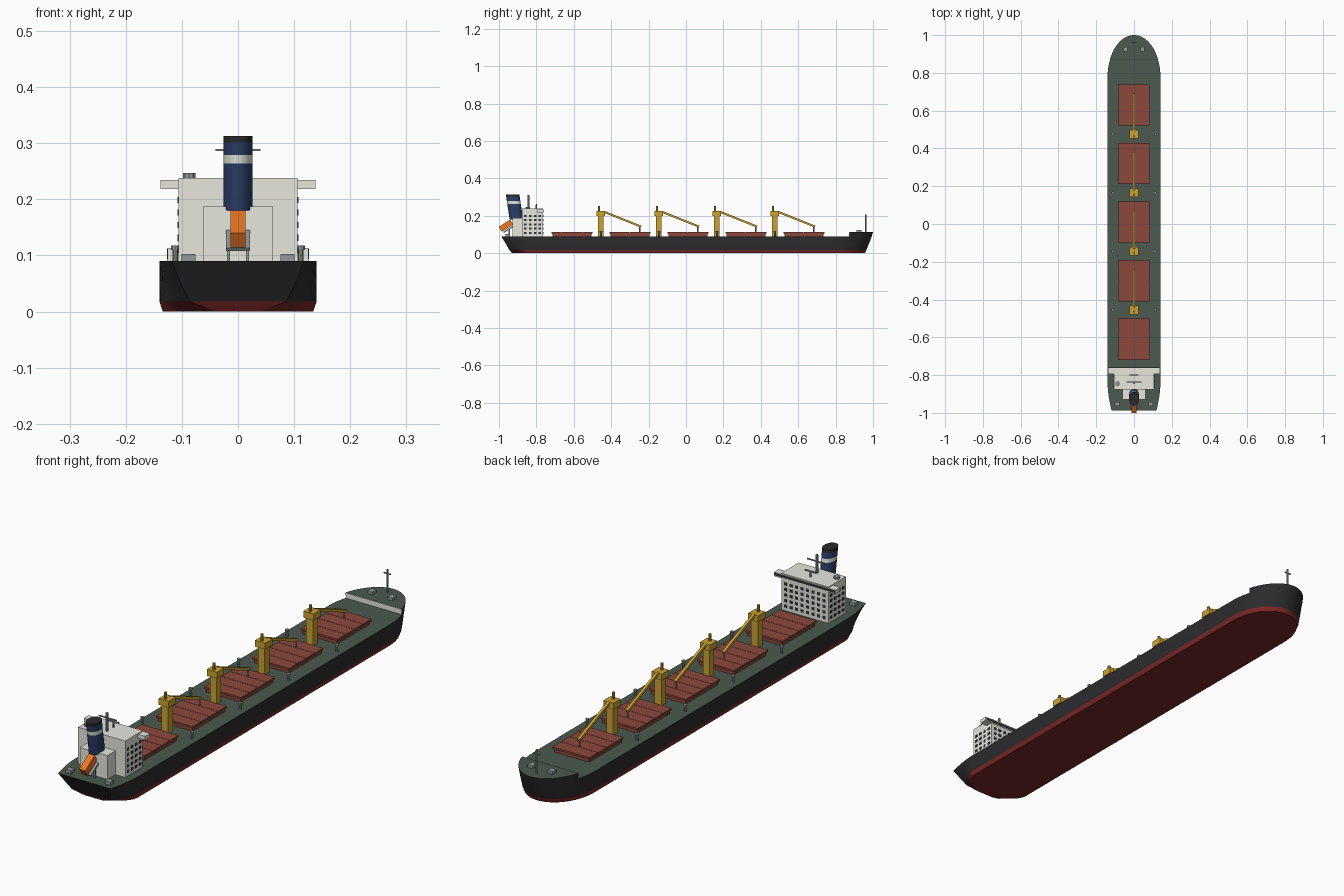
import bpy, bmesh, math
from mathutils import Matrix, Vector

if "Cube" in bpy.data.objects:
    bpy.data.objects.remove(bpy.data.objects["Cube"])

COLORS = {
    "black": (.025, .025, .028), "red": (.2, .02, .02), "deck": (.07, .1, .08),
    "rust": (.26, .065, .045), "yellow": (.6, .36, .03), "white": (.8, .8, .74),
    "blue": (.025, .05, .14), "orange": (.85, .18, .015), "grey": (.3, .32, .32),
    "glass": (.03, .035, .04)}
MATS = {}
for n, c in COLORS.items():
    MATS[n] = bpy.data.materials.new(n)
    MATS[n].diffuse_color = (*c, 1)


def finish(name, bm, mats, smooth=False):
    bmesh.ops.recalc_face_normals(bm, faces=bm.faces)
    me = bpy.data.meshes.new(name)
    bm.to_mesh(me)
    bm.free()
    for m in mats:
        me.materials.append(MATS[m])
    ob = bpy.data.objects.new(name, me)
    bpy.context.collection.objects.link(ob)
    if smooth:
        bpy.ops.object.select_all(action='DESELECT')
        ob.select_set(True)
        bpy.context.view_layer.objects.active = ob
        bpy.ops.object.shade_smooth_by_angle(angle=math.radians(25))
    return ob


def boxes(name, mat, items, tilt=0):
    """items: (centre, size) pairs in one object; tilt turns each about x."""
    bm = bmesh.new()
    for c, s in items:
        m = Matrix.Translation(c) @ Matrix.Rotation(tilt, 4, 'X') @ Matrix.Diagonal((*s, 1))
        bmesh.ops.create_cube(bm, size=1, matrix=m)
    return finish(name, bm, [mat])


def posts(name, mat, items, seg=10):
    """items: (x, y, z0, z1, radius) upright cylinders."""
    bm = bmesh.new()
    for x, y, z0, z1, r in items:
        bmesh.ops.create_cone(bm, cap_ends=True, segments=seg, radius1=r, radius2=r, depth=z1 - z0,
                              matrix=Matrix.Translation((x, y, (z0 + z1) / 2)))
    return finish(name, bm, [mat], True)


def loft(name, rings, mats, bands, bottom, top, smooth=True):
    """Skin closed rings; bands give the material index of each band."""
    bm = bmesh.new()
    vs = [[bm.verts.new(p) for p in r] for r in rings]
    n = len(rings[0])
    for a, b, mi in zip(vs, vs[1:], bands):
        for i in range(n):
            j = (i + 1) % n
            bm.faces.new((a[i], a[j], b[j], b[i])).material_index = mi
    bm.faces.new(vs[0]).material_index = bottom
    bm.faces.new(vs[-1]).material_index = top
    return finish(name, bm, mats, smooth)


# Hull: waterline outlines from keel to deck
BOW = .78


def bow_half(z, w, tip, end=math.pi / 2):
    return [(w * math.sin(end * k / 14), BOW + (tip - BOW) * math.cos(end * k / 14), z)
            for k in range(15)]


def mirrored(half):
    return half + [(-x, y, z) for x, y, z in reversed(half[1:])]


def waterline(z, w, tip, hs, ys):
    half = bow_half(z, w, tip)
    for k in range(7):
        s = k / 6
        half.append((w - (w - hs) * s ** 1.8, -.84 + (ys + .84) * s, z))
    return mirrored(half)


levels = [(0, .134, .957, .04, -.93), (.018, .14, .965, .086, -.945),
          (.05, .14, .978, .102, -.963), (.09, .14, .993, .118, -.988)]
loft("hull", [waterline(*l) for l in levels], ["black", "red", "deck"], [1, 0, 0], 1, 2)

# Raised forecastle with pale aft bulkhead
rings = []
for z, tip in ((.09, .993), (.112, 1.0)):
    rings.append(mirrored(bow_half(z, .14, tip, math.acos((.873 - BOW) / (tip - BOW)))))
loft("forecastle", rings, ["black", "deck"], [0], 1, 1)
boxes("forecastle_bulkhead", "white", [((0, .873, .101), (.25, .003, .021))])

# Foredeck and stern fittings
boxes("bow_winches", "grey", [((s * .045, .925, .117), (.022, .026, .012)) for s in (-1, 1)])
boxes("stern_winches", "grey", [((s * .088, -.953, .096), (.025, .022, .013)) for s in (-1, 1)])
posts("foremast", "grey", [(0, .96, .11, .207, .004)])
boxes("foremast_crossbar", "grey", [((0, .96, .19), (.03, .004, .004))])

# Cargo hatches: coaming plus four cover panels each
for i in range(5):
    y = .63 - .31 * i
    boxes(f"hatch_coaming_{i + 1}", "rust", [((0, y, .097), (.156, .208, .016))])
    boxes(f"hatch_cover_{i + 1}", "rust",
          [((0, y + (k - 1.5) * .055, .108), (.166, .0535, .008)) for k in range(4)]
          + [((0, y, .107), (.16, .214, .008))])

# Deck cranes and ventilators between hatches
for i in range(4):
    y = .475 - .31 * i
    boxes(f"crane_{i + 1}", "yellow", [((0, y, .145), (.03, .03, .112)),
                                       ((0, y, .212), (.045, .046, .026))])
    posts(f"crane_cap_{i + 1}", "yellow", [(0, y - .01, .22, .252, .006)])
    a, b = Vector((0, y + .015, .222)), Vector((0, y + .215, .142))
    d = b - a
    boxes(f"crane_jib_{i + 1}", "yellow", [((a + b) / 2, (.011, d.length, .011))],
          math.atan2(d.z, d.y))
    posts(f"jib_rest_{i + 1}", "grey", [(0, y + .208, .11, .142, .003)])
    posts(f"vents_{i + 1}", "grey",
          [(s * .112, y, .088, .112, .005) for s in (-1, 1)]
          + [(s * .112, y, .11, .118, .0075) for s in (-1, 1)])

# Accommodation block, bridge with wings, engine casing
boxes("accommodation", "white", [((0, -.82, .151), (.212, .112, .124))])
boxes("bridge", "white", [((0, -.82, .2255), (.212, .112, .025))])
boxes("bridge_wings", "white", [((0, -.778, .2265), (.276, .032, .016))])
boxes("bridge_windows", "glass", [((0, -.762, .2275), (.268, .003, .009))])
boxes("engine_casing", "white", [((0, -.9, .138), (.124, .056, .098))])

# Cabin windows on the forward face and both sides
wins = []
for r in range(5):
    z = .109 + .0225 * r
    wins += [((-.087 + .0249 * c, -.764, z), (.013, .003, .011)) for c in range(8)]
    wins += [((s * .106, -.859 + .026 * c, z), (.003, .013, .011))
             for c in range(4) for s in (-1, 1)]
boxes("cabin_windows", "glass", wins)

# Roof masts, radar bars and dome
posts("radar_mast", "grey", [(0, -.842, .235, .312, .005), (0, -.8, .235, .258, .004)])
boxes("radar_bars", "grey", [((0, -.836, .288), (.08, .005, .004)),
                             ((0, -.8, .26), (.05, .006, .005))])
posts("satellite_dome", "grey", [(-.087, -.845, .235, .247, .012)])


# Raked oval funnel with pale band and black top
def oval(z, grow=0):
    yc = -.908 - (z - .187) * .15
    return [((.026 + grow) * math.cos(t * math.tau / 24), yc + (.036 + grow) * math.sin(t * math.tau / 24), z)
            for t in range(24)]


loft("funnel", [oval(z) for z in (.18, .264, .279, .301, .313)], ["blue", "white", "black"],
     [0, 1, 0, 2], 0, 2)

# Free-fall lifeboat on its sloping ramp
tilt = math.radians(33)
boxes("lifeboat", "orange", [((0, -.9625, .147), (.027, .073, .031))], tilt)
boxes("lifeboat_ramp", "grey", [((0, -.95, .127), (.042, .06, .007))], tilt)
boxes("ramp_legs", "grey", [((s * .017, -.945, .108), (.005, .006, .04)) for s in (-1, 1)])

for m in bpy.data.materials:
    if m.users and not m.is_grease_pencil:
        m.use_nodes = True
        m.node_tree.nodes["Principled BSDF"].inputs["Base Color"].default_value = m.diffuse_color
